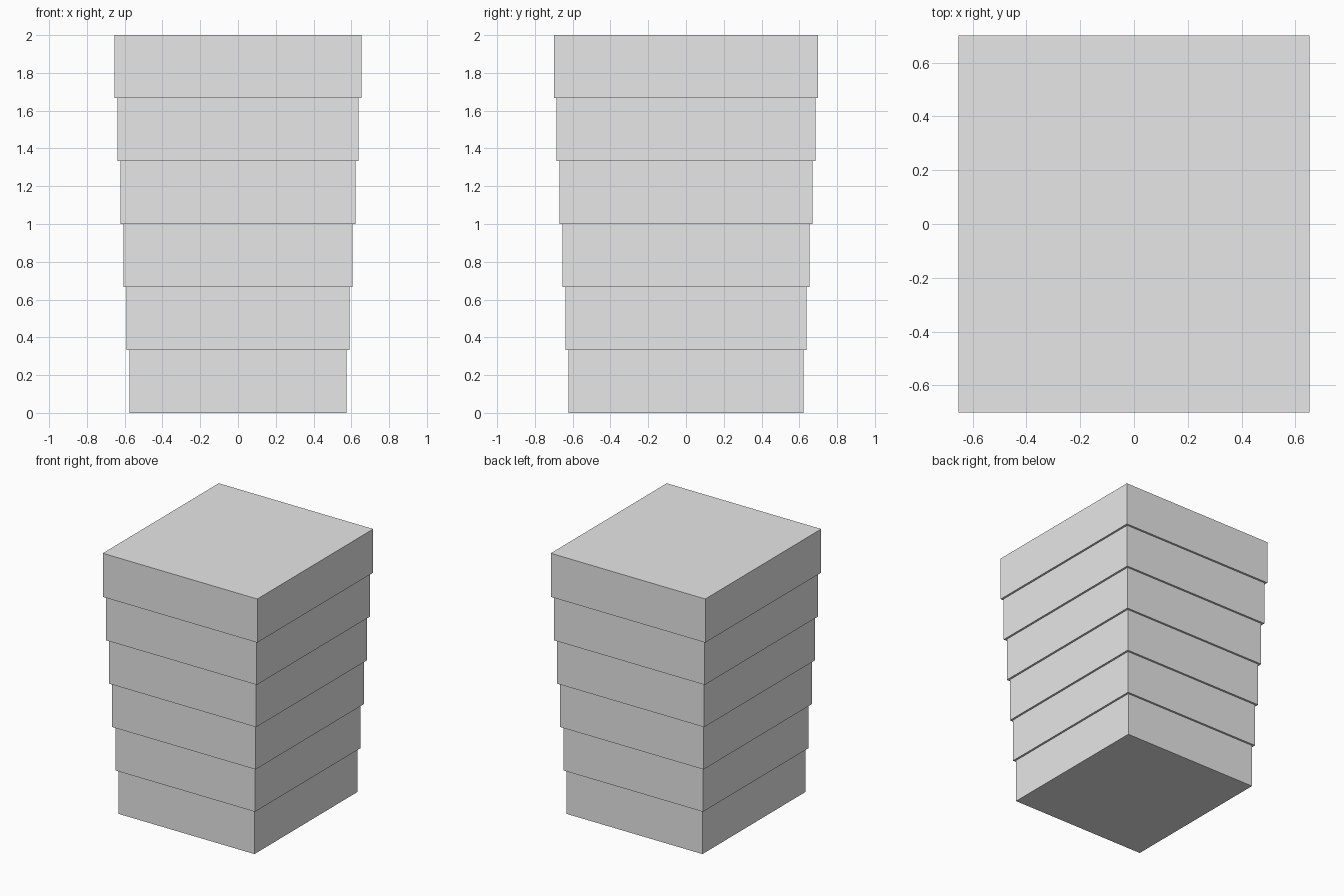
import bpy

# Remove the default object
cube = bpy.data.objects.get("Cube")
if cube:
    bpy.data.objects.remove(cube, do_unlink=True)

# Single plain grey
grey = bpy.data.materials.new("light_grey")
grey.use_nodes = True
colour = (0.8, 0.8, 0.8, 1.0)
grey.diffuse_color = colour
grey.node_tree.nodes["Principled BSDF"].inputs["Base Color"].default_value = colour

TIERS = 6
HEIGHT = 2.0 / TIERS
BOTTOM = (1.15, 1.244)   # width and depth of the lowest tier
TOP = (1.306, 1.40)      # width and depth of the highest tier


def add_tier(index):
    """One flat block; each is a little wider than the one below."""
    t = index / (TIERS - 1)
    width, depth = (a + (b - a) * t for a, b in zip(BOTTOM, TOP))
    bpy.ops.mesh.primitive_cube_add(size=1, location=(0, 0, HEIGHT * (index + 0.5)))
    tier = bpy.context.object
    tier.name = f"tier_{index + 1}"
    tier.scale = (width, depth, HEIGHT)
    bpy.ops.object.transform_apply(location=False, rotation=False, scale=True)
    tier.data.materials.append(grey)


# Stack of blocks, stepping outward towards the top
for i in range(TIERS):
    add_tier(i)
